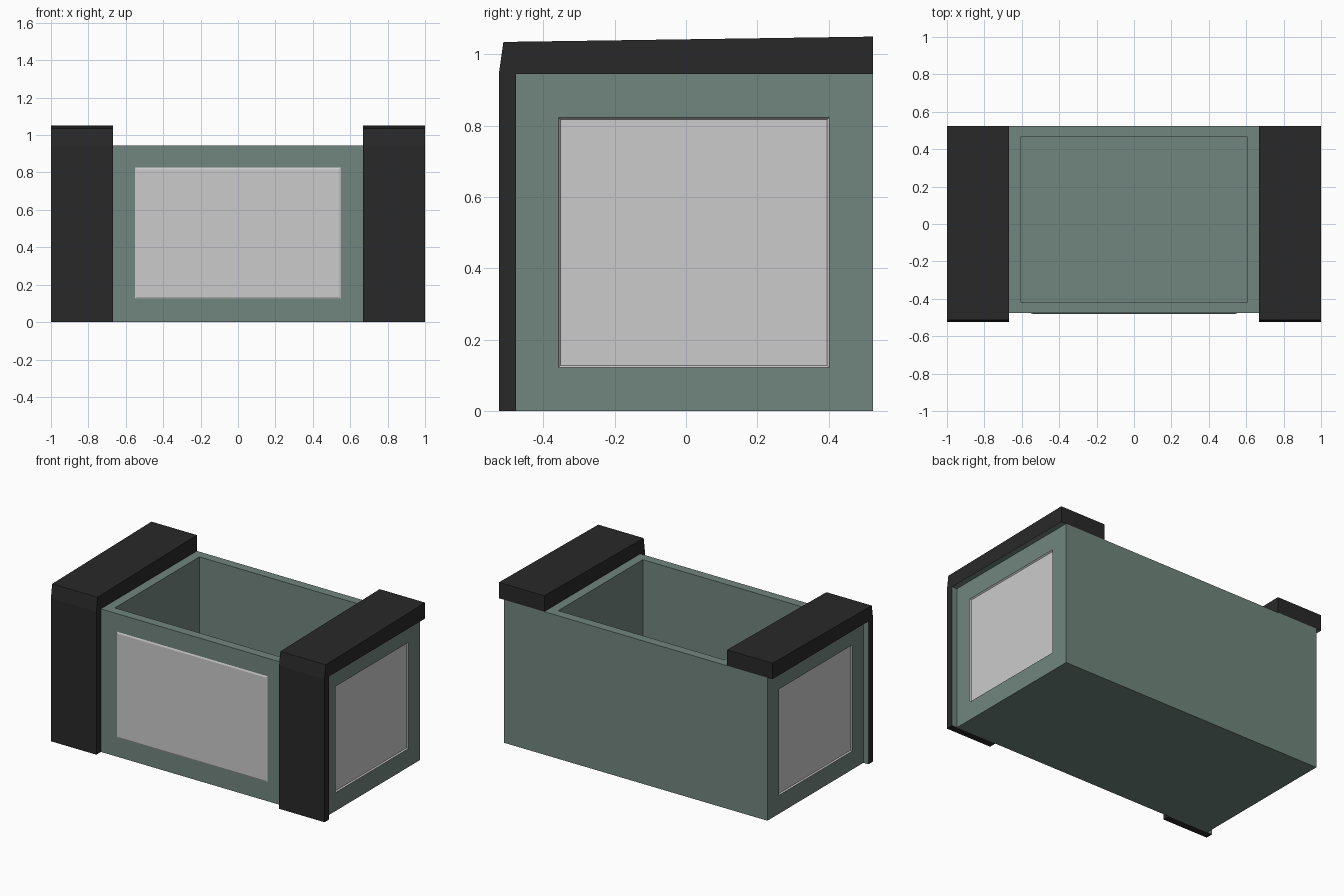
import bpy, bmesh
from mathutils import Vector

if "Cube" in bpy.data.objects:
    bpy.data.objects.remove(bpy.data.objects["Cube"])


def material(name, rgb):
    m = bpy.data.materials.new(name)
    m.diffuse_color = (*rgb, 1)
    m.use_nodes = True
    m.node_tree.nodes["Principled BSDF"].inputs["Base Color"].default_value = m.diffuse_color
    return m


green = material("green", (0.165, 0.235, 0.207))
dark = material("dark", (0.022, 0.022, 0.022))


def finish(name, bm, mats):
    bmesh.ops.recalc_face_normals(bm, faces=bm.faces[:])
    me = bpy.data.meshes.new(name)
    bm.to_mesh(me)
    bm.free()
    for m in mats:
        me.materials.append(m)
    ob = bpy.data.objects.new(name, me)
    bpy.context.collection.objects.link(ob)
    return ob


def inset_to(bm, face, lo, hi, axis, level, mat=None):
    """Inset a face to the rectangle lo..hi and move it to level along axis."""
    bmesh.ops.inset_individual(bm, faces=[face], thickness=0.02)
    mid = face.calc_center_median()
    others = [a for a in range(3) if a != axis]
    for v in face.verts:
        old = v.co.copy()
        for i, a in enumerate(others):
            v.co[a] = hi[i] if old[a] > mid[a] else lo[i]
        v.co[axis] = level
    if mat is not None:
        face.material_index = mat
        for e in face.edges:
            for f in e.link_faces:
                f.material_index = mat


W, Y0, Y1, H = 0.963, -0.477, 0.525, 0.945

# Box body
bm = bmesh.new()
bmesh.ops.create_cube(bm, size=1)
for v in bm.verts:
    v.co = Vector((W if v.co.x > 0 else -W, Y1 if v.co.y > 0 else Y0, H if v.co.z > 0 else 0))
bm.normal_update()


def side(x, y, z):
    return next(f for f in bm.faces if f.normal.dot(Vector((x, y, z))) > 0.99)


top, front, ends = side(0, 0, 1), side(0, -1, 0), [side(1, 0, 0), side(-1, 0, 0)]

# Open cavity with a flat rim
inset_to(bm, top, (-0.608, -0.417), (0.608, 0.465), 2, H)
inset_to(bm, top, (-0.608, -0.417), (0.608, 0.465), 2, 0.1)

# Slightly raised front panel
inset_to(bm, front, (-0.55, 0.125), (0.55, 0.826), 1, Y0)
inset_to(bm, front, (-0.54, 0.135), (0.54, 0.816), 1, Y0 - 0.004, 1)

# Recessed end panels
for s, f in zip((1, -1), ends):
    inset_to(bm, f, (-0.358, 0.122), (0.402, 0.823), 0, s * W)
    inset_to(bm, f, (-0.352, 0.128), (0.395, 0.817), 0, s * (W - 0.008), 1)
finish("box_body", bm, [green, None])

# Dark straps over the front and top, green on the faces touching the box
profile = [(-0.525, 0), (-0.525, H), (-0.512, 1.035), (Y1, 1.05), (Y1, H), (Y0, H), (Y0, 0)]
for name, x0, x1 in (("left_strap", -1, -0.668), ("right_strap", 0.668, 1)):
    bm = bmesh.new()
    a, b = [[bm.verts.new((x, y, z)) for y, z in profile] for x in (x0, x1)]
    bm.faces.new(a)
    bm.faces.new(b[::-1])
    n = len(profile)
    for i in range(n):
        j = (i + 1) % n
        f = bm.faces.new((a[i], b[i], b[j], a[j]))
        f.material_index = 1 if i in (4, 5) else 0
    finish(name, bm, [dark, green])
